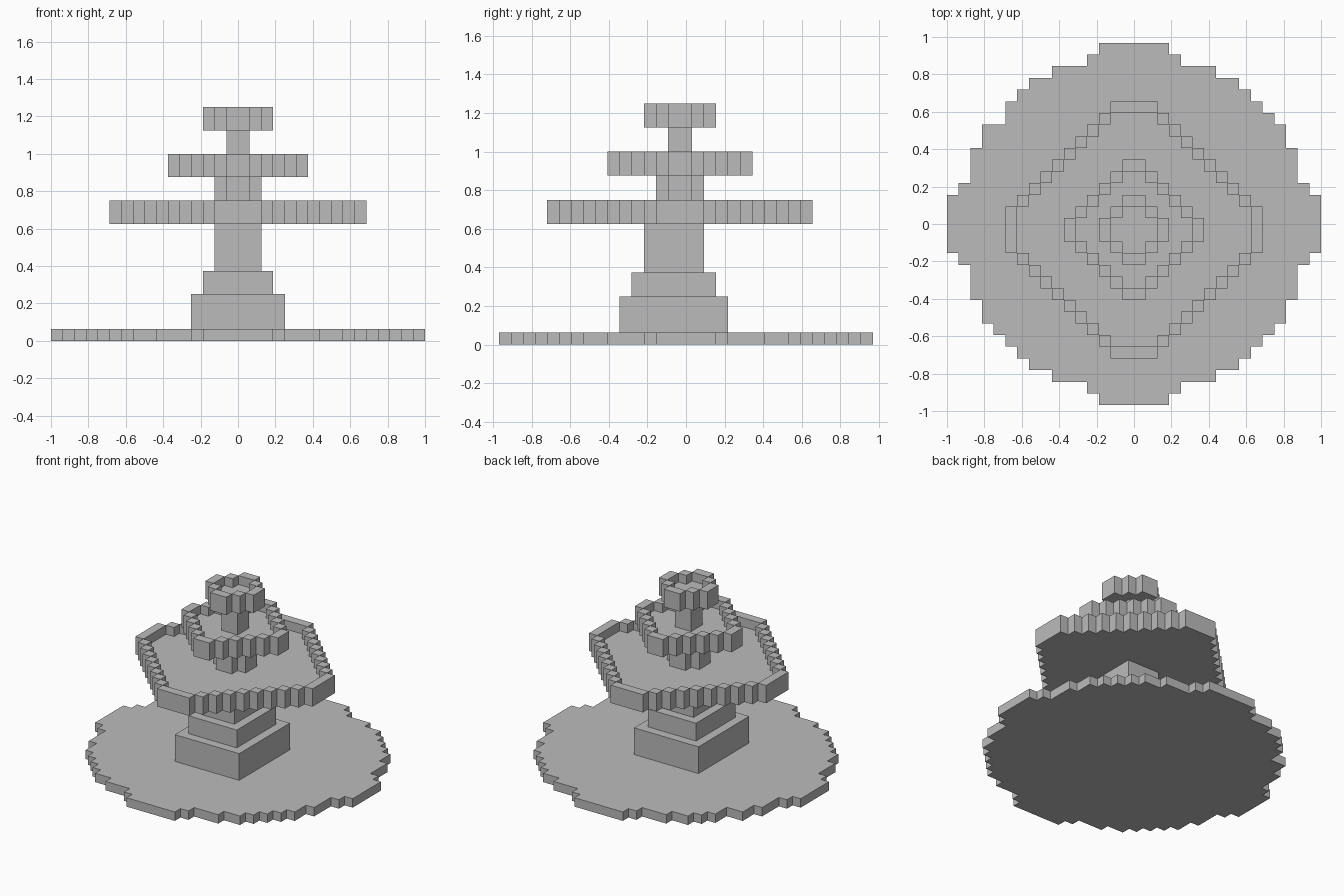
import bpy, bmesh

if "Cube" in bpy.data.objects:
    bpy.data.objects.remove(bpy.data.objects["Cube"], do_unlink=True)

U = 1 / 16  # size of one block

stone = bpy.data.materials.new("grey_stone")
stone.use_nodes = True
colour = (0.5, 0.5, 0.5, 1)
stone.diffuse_color = colour
stone.node_tree.nodes["Principled BSDF"].inputs["Base Color"].default_value = colour


def build(name, cells):
    """Skin a set of blocks (column, row, layer), then merge flat faces."""
    bm = bmesh.new()
    verts = {}

    def corner(p):
        if p not in verts:
            verts[p] = bm.verts.new((p[0] * U, (p[1] - 0.5) * U, p[2] * U))
        return verts[p]

    for cell in cells:
        for axis in range(3):
            a, b = (axis + 1) % 3, (axis + 2) % 3
            for side in (0, 1):
                neighbour = list(cell)
                neighbour[axis] += 2 * side - 1
                if tuple(neighbour) in cells:
                    continue
                ring = []
                for da, db in ((0, 0), (1, 0), (1, 1), (0, 1)):
                    p = list(cell)
                    p[axis] += side
                    p[a] += da
                    p[b] += db
                    ring.append(corner(tuple(p)))
                bm.faces.new(ring if side else ring[::-1])
    bmesh.ops.dissolve_limit(bm, angle_limit=0.01, verts=bm.verts[:], edges=bm.edges[:])
    mesh = bpy.data.meshes.new(name)
    bm.to_mesh(mesh)
    bm.free()
    mesh.materials.append(stone)
    obj = bpy.data.objects.new(name, mesh)
    bpy.context.collection.objects.link(obj)


def block(half_x, rows, layers):
    return {(i, j, k) for i in range(-half_x, half_x)
            for j in range(*rows) for k in range(*layers)}


def stepped_diamond(size, tip, layers, rim=False):
    """Stepped diamond, or only its outer ring of blocks."""
    cells = set()
    for i, j, k in block(size, (-size, size), layers):
        x, y = abs(i + 0.5) + 0.5, abs(j + 0.5) + 0.5
        width = size - max(0, y - tip)
        if x <= width and (not rim or x == width or y == size):
            cells.add((i, j, k))
    return cells


# Round stepped ground plate: half width of each row outward from the middle
half_widths = [16, 16, 16, 15, 14, 14, 14, 13, 13, 12, 11, 10, 9, 7, 4, 3]
plate = set()
for row, half in enumerate(half_widths):
    for j in (row, -row):
        plate |= block(half, (j, j + 1), (0, 1))
plate.discard((-12, 9, 0))  # chipped back corner
build("ground_plate", plate)

# Pedestal and shaft
build("pedestal_lower", block(4, (-5, 4), (1, 4)))
build("pedestal_upper", block(3, (-4, 3), (4, 6)))
build("lower_shaft", block(2, (-3, 2), (6, 10)))
build("middle_shaft", stepped_diamond(2, 1, (11, 14)))
build("upper_shaft", block(1, (-1, 1), (15, 18)))

# Three basins: a floor one block thick with a raised rim
for name, size, tip, z in (("lower_basin", 11, 2, 10),
                           ("middle_basin", 6, 1, 14),
                           ("top_basin", 3, 1, 18)):
    build(name, stepped_diamond(size, tip, (z, z + 1))
          | stepped_diamond(size, tip, (z + 1, z + 2), rim=True))
